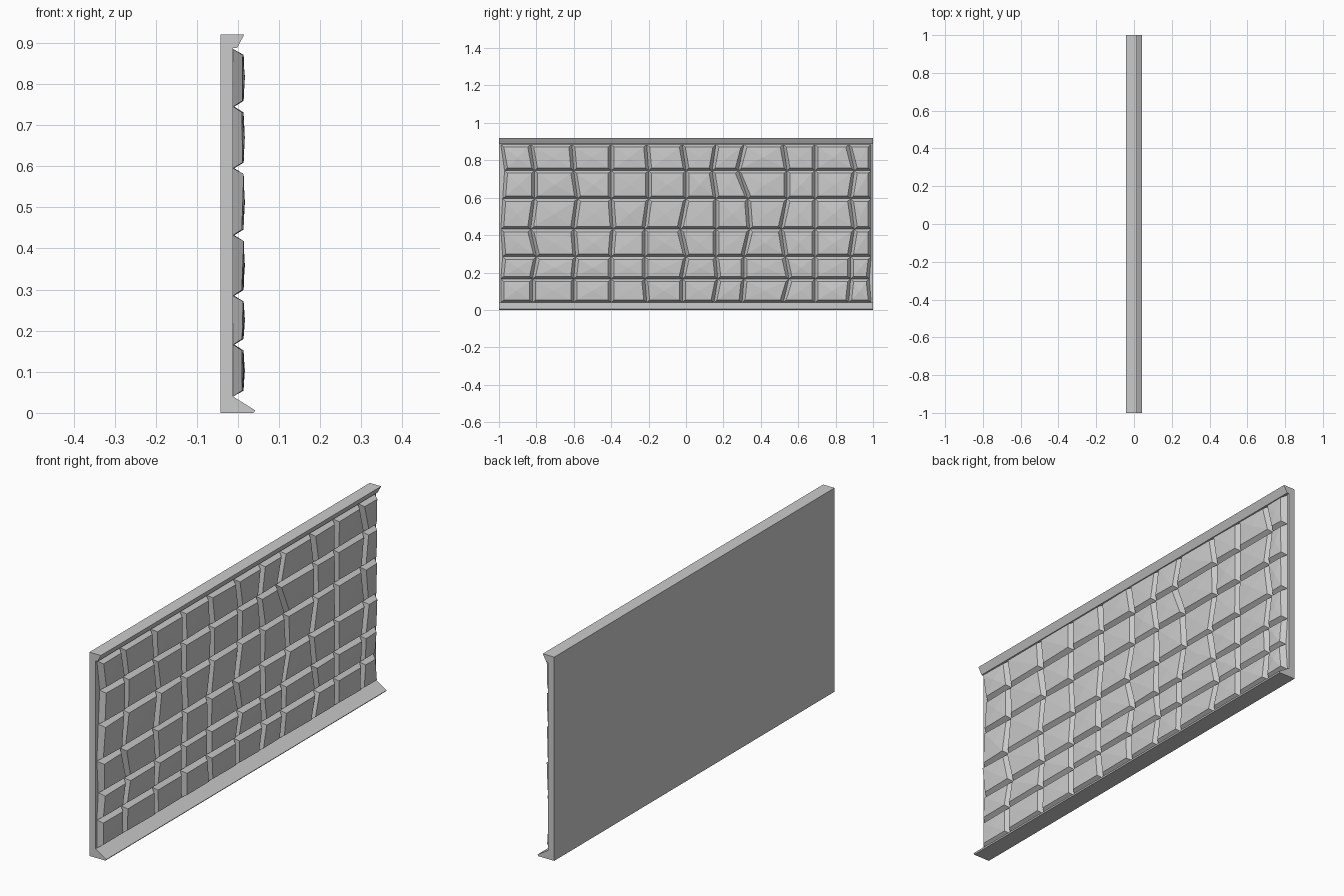
import bpy, bmesh, random
from mathutils import Vector

if "Cube" in bpy.data.objects:
    bpy.data.objects.remove(bpy.data.objects["Cube"])

random.seed(4)

stone_grey = bpy.data.materials.new("stone grey")
stone_grey.diffuse_color = (0.6, 0.6, 0.6, 1)
stone_grey.use_nodes = True
stone_grey.node_tree.nodes["Principled BSDF"].inputs["Base Color"].default_value = stone_grey.diffuse_color


def make_object(name, bm):
    mesh = bpy.data.meshes.new(name)
    bm.to_mesh(mesh)
    bm.free()
    mesh.materials.append(stone_grey)
    obj = bpy.data.objects.new(name, mesh)
    bpy.context.collection.objects.link(obj)
    return obj


# Backing wall with sloped base and flared coping: one profile run along y
profile = [(-.042, 0), (.038, 0), (.042, .006), (-.012, .040), (-.012, .888),
           (-.002, .888), (.015, .92), (-.042, .92)]
bm = bmesh.new()
near = [bm.verts.new((x, -1, z)) for x, z in profile]
face = bm.faces.new(near)
ext = bmesh.ops.extrude_face_region(bm, geom=[face])
bmesh.ops.translate(bm, vec=(0, 2, 0),
                    verts=[g for g in ext["geom"] if isinstance(g, bmesh.types.BMVert)])
bmesh.ops.recalc_face_normals(bm, faces=bm.faces)
make_object("wall_slab", bm)

# Joint lines between stones: heights, and joint positions along y at each height
levels = [.040, .166, .285, .432, .595, .745, .885]
joints = [
    [-.99, -.82, -.60, -.40, -.21, -.02, .15, .30, .52, .69, .87, .99],
    [-.99, -.82, -.60, -.40, -.22, -.02, .17, .31, .55, .69, .88, .98],
    [-.98, -.80, -.59, -.40, -.22, .00, .16, .31, .53, .69, .88, .99],
    [-.99, -.83, -.60, -.39, -.22, -.03, .16, .34, .51, .69, .90, .99],
    [-.98, -.81, -.58, -.40, -.20, .00, .16, .33, .54, .69, .88, .99],
    [-.97, -.81, -.60, -.40, -.20, .00, .14, .28, .54, .69, .90, .99],
    [-.99, -.83, -.61, -.40, -.21, -.02, .16, .31, .52, .69, .87, .99],
]


def add_stone(bm, corners):
    """Pillow-like block: bevelled sides and a slightly raised face."""
    middle = sum(corners, Vector()) / 4
    base = [bm.verts.new(c) for c in corners]
    top = []
    for c in corners:
        p = c.copy()
        p.y += .016 if c.y < middle.y else -.016
        p.z += .014 if c.z < middle.z else -.014
        p.x = random.uniform(.009, .014)
        top.append(bm.verts.new(p))
    centre = bm.verts.new((random.uniform(.014, .017), middle.y, middle.z))
    for i in range(4):
        j = (i + 1) % 4
        bm.faces.new((base[i], base[j], top[j], top[i]))
        bm.faces.new((top[i], top[j], centre))


# Courses of stones, one object per row
for r in range(6):
    bm = bmesh.new()
    for c in range(11):
        add_stone(bm, [Vector((-.0118, joints[a][b], levels[a]))
                       for a, b in ((r, c), (r, c + 1), (r + 1, c + 1), (r + 1, c))])
    # mortar joints are shallower than the slab
    bmesh.ops.remove_doubles(bm, verts=bm.verts, dist=.0001)
    for v in bm.verts:
        if v.co.x < 0 and abs(v.co.y) < .96 and .1 < v.co.z < .8:
            v.co.x = -.009
    make_object(f"stone_course_{r + 1}", bm)
